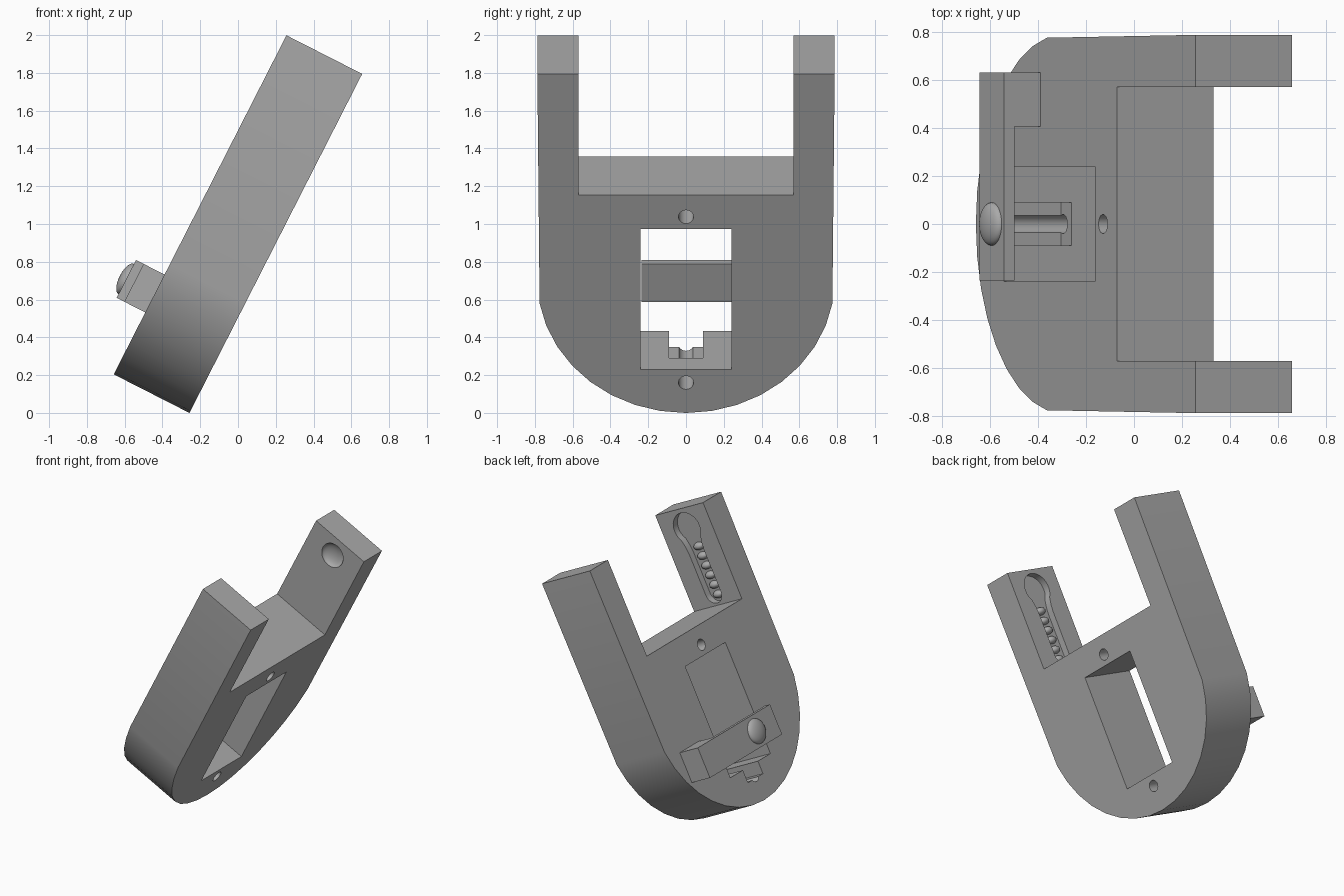
import bpy, bmesh
from math import sin, cos, radians, pi
from mathutils import Matrix

if "Cube" in bpy.data.objects:
    bpy.data.objects.remove(bpy.data.objects["Cube"])

# Local frame: x = plate depth, y = width, z = along the plate; tilted at the end
TILT = Matrix.Translation((-0.658, 0, 0.204)) @ Matrix.Rotation(radians(27), 4, 'Y')
T, L, R = 0.45, 2.0145, 0.787

grey = bpy.data.materials.new("plain_grey")
grey.use_nodes = True
colour = (0.4, 0.4, 0.4, 1)
grey.diffuse_color = colour
grey.node_tree.nodes["Principled BSDF"].inputs["Base Color"].default_value = colour


def make(name, bm):
    bmesh.ops.recalc_face_normals(bm, faces=bm.faces)
    mesh = bpy.data.meshes.new(name)
    bm.to_mesh(mesh)
    bm.free()
    mesh.materials.append(grey)
    ob = bpy.data.objects.new(name, mesh)
    bpy.context.collection.objects.link(ob)
    return ob


def prism(name, points, offset):
    """Extrude a closed outline of 3D points along the offset."""
    bm = bmesh.new()
    face = bm.faces.new([bm.verts.new(p) for p in points])
    new = bmesh.ops.extrude_face_region(bm, geom=[face])["geom"]
    verts = [v for v in new if isinstance(v, bmesh.types.BMVert)]
    bmesh.ops.translate(bm, verts=verts, vec=offset)
    return make(name, bm)


def box(name, x0, x1, y0, y1, z0, z1):
    outline = [(x0, y0, z0), (x1, y0, z0), (x1, y1, z0), (x0, y1, z0)]
    return prism(name, outline, (0, 0, z1 - z0))


def ball(name, centre, size):
    bm = bmesh.new()
    bmesh.ops.create_uvsphere(bm, u_segments=32, v_segments=16, radius=1,
                              matrix=Matrix.Translation(centre) @ Matrix.Diagonal((*size, 1)))
    return make(name, bm)


def arc(cx, cz, r, start, end, step):
    return [(cx + r * cos(radians(a)), cz + r * sin(radians(a)))
            for a in range(start, end + 1, step)]


def combine(target, others, operation):
    for other in others:
        mod = target.modifiers.new("combine", 'BOOLEAN')
        mod.operation, mod.solver, mod.object = operation, 'EXACT', other
        bpy.context.view_layer.update()
        graph = bpy.context.evaluated_depsgraph_get()
        mesh = bpy.data.meshes.new_from_object(target.evaluated_get(graph))
        target.modifiers.clear()
        target.data = mesh
        bpy.data.objects.remove(other)


# U-shaped plate: two arms on a rounded base
outline = [(-0.57, 1.294), (-0.57, L), (-R, L)]
outline += arc(0, R, R, 190, 350, 10)
outline += [(R, L), (0.57, L), (0.57, 1.294)]
plate = prism("forked_plate", [(0, y, z) for y, z in outline], (T, 0, 0))

# Window, notch below it, and two round screw holes
cutters = [box("window_cutter", -0.1, T + 0.1, -0.24, 0.24, 0.258, 1.092),
           box("notch_cutter", -0.1, 0.315, -0.09, 0.09, 0.164, 0.3)]
for z in (0.18, 1.165):
    ring = arc(0, z, 0.04, 0, 345, 15)
    cutters.append(prism("screw_hole_cutter", [(-0.1, y, h) for y, h in ring], (T + 0.2, 0, 0)))

# Round dimple inside one arm, keyhole track inside the other
cutters.append(ball("dimple_cutter", (T / 2, 0.57, 1.875), (0.09, 0.04, 0.09)))
mid = T / 2
track = arc(mid, 1.87, 0.115, -40, 220, 10)
track += [(mid - 0.075, 1.74), (mid - 0.07, 1.69)]
track += arc(mid, 1.38, 0.07, 180, 360, 15)
track += [(mid + 0.07, 1.69), (mid + 0.075, 1.74)]
cutters.append(prism("track_cutter", [(x, -0.62, z) for x, z in track], (0, 0.1, 0)))
combine(plate, cutters, 'DIFFERENCE')

# Row of click bumps on the track floor
parts = [plate]
for i in range(6):
    parts.append(ball(f"track_bump_{i + 1}", (mid, -0.62, 1.36 + 0.072 * i), (0.042, 0.035, 0.028)))

# Spring latch: a foot on the plate and a thin bar across the window
profile = [(0, 0.63), (-0.17, 0.63), (-0.17, -0.235), (-0.122, -0.235), (-0.122, 0.405), (0, 0.405)]
latch = prism("latch_bar", [(x, y, 0.368) for x, y in profile], (0, 0, 0.225))
combine(latch, [ball("latch_bump", (-0.17, 0, 0.48), (0.038, 0.09, 0.09))], 'UNION')
parts.append(latch)

# Tilt everything and shade
for ob in parts:
    ob.data.transform(TILT)
    bpy.ops.object.select_all(action='DESELECT')
    ob.select_set(True)
    bpy.context.view_layer.objects.active = ob
    bpy.ops.object.shade_smooth_by_angle(angle=pi / 6)
